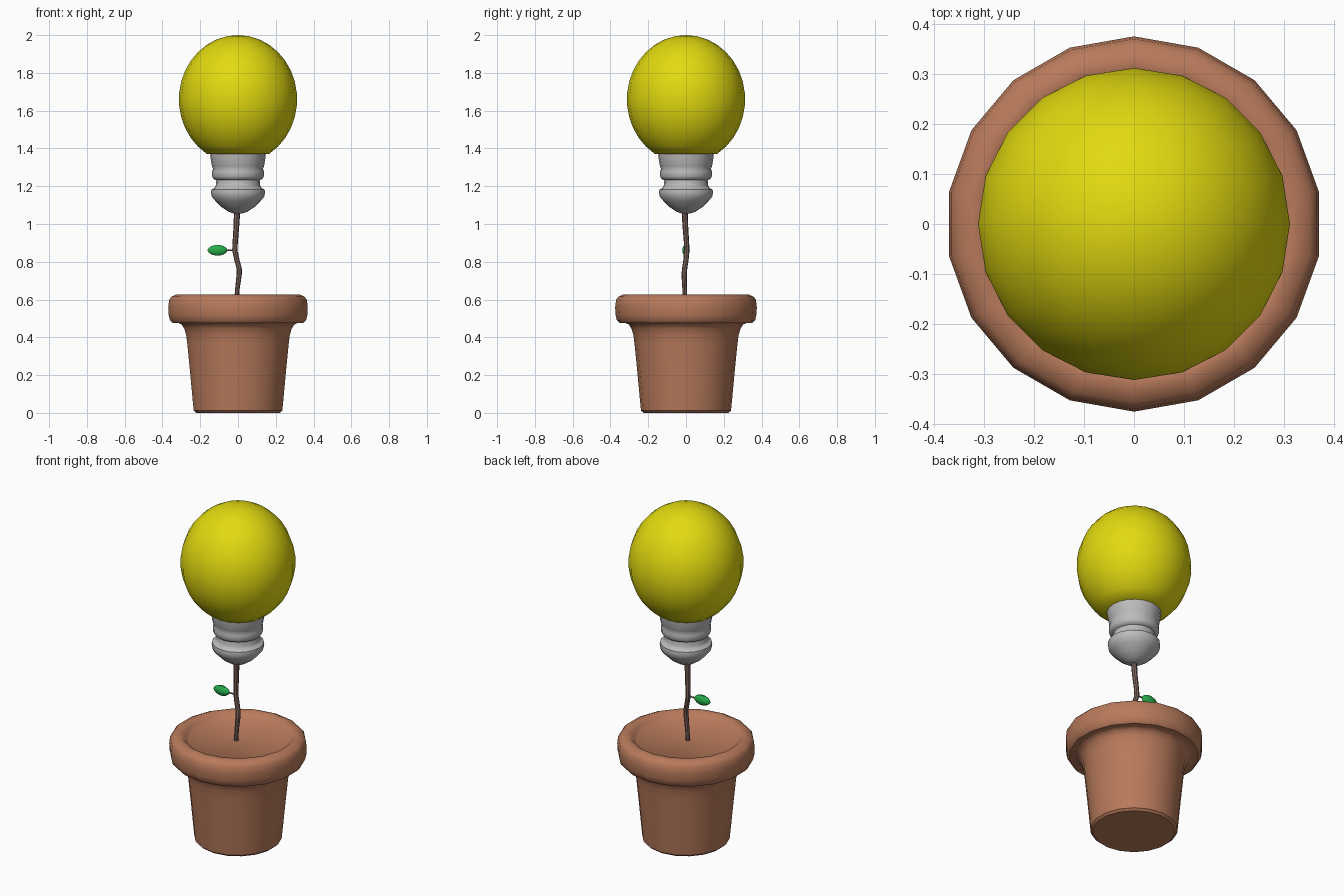
import bpy, bmesh, math
from mathutils import Matrix, Vector

if "Cube" in bpy.data.objects:
    bpy.data.objects.remove(bpy.data.objects["Cube"])


def material(name, rgb):
    m = bpy.data.materials.new(name)
    m.diffuse_color = (*rgb, 1)
    m.use_nodes = True
    m.node_tree.nodes["Principled BSDF"].inputs["Base Color"].default_value = m.diffuse_color
    return m


TERRACOTTA = material("terracotta", (0.48, 0.195, 0.105))
YELLOW = material("bulb yellow", (0.76, 0.70, 0.005))
GREY = material("socket grey", (0.50, 0.50, 0.50))
BARK = material("stem brown", (0.21, 0.13, 0.11))
GREEN = material("leaf green", (0.02, 0.42, 0.07))


def loft(name, rings, sides, mat, angle=40, matrix=Matrix()):
    """Skin stacked rings (radius, z, centre x, centre y); radius 0 makes a pole."""
    bm = bmesh.new()
    loops = []
    for ring in rings:
        r, z, cx, cy = (*ring, 0, 0)[:4]
        n = sides if r > 0 else 1
        loops.append([bm.verts.new((cx + r * math.sin(2 * math.pi * i / sides),
                                    cy + r * math.cos(2 * math.pi * i / sides), z))
                      for i in range(n)])
    for a, b in zip(loops, loops[1:]):
        for i in range(sides):
            j = (i + 1) % sides
            quad = [a[i % len(a)], a[j % len(a)], b[j % len(b)], b[i % len(b)]]
            bm.faces.new(list(dict.fromkeys(quad)))
    for end in (loops[0], loops[-1]):
        if len(end) > 1:
            bm.faces.new(end)
    bm.transform(matrix)
    bmesh.ops.recalc_face_normals(bm, faces=bm.faces)
    mesh = bpy.data.meshes.new(name)
    bm.to_mesh(mesh)
    bm.free()
    mesh.materials.append(mat)
    obj = bpy.data.objects.new(name, mesh)
    bpy.context.collection.objects.link(obj)
    bpy.ops.object.select_all(action='DESELECT')
    obj.select_set(True)
    bpy.context.view_layer.objects.active = obj
    bpy.ops.object.shade_smooth_by_angle(angle=math.radians(angle))
    return obj


# Flower pot: tapered wall, thick rim, shallow dished top
loft("pot", [(0.225, 0), (0.238, 0.012), (0.243, 0.06), (0.258, 0.22), (0.272, 0.36),
             (0.278, 0.41), (0.288, 0.445), (0.303, 0.468), (0.322, 0.477),
             (0.352, 0.476), (0.366, 0.49), (0.373, 0.52), (0.375, 0.56), (0.370, 0.60),
             (0.357, 0.615), (0.330, 0.628), (0.305, 0.625), (0.287, 0.608),
             (0.270, 0.595), (0, 0.592)], 18, TERRACOTTA)

# Glass bulb: ellipsoid cut off at the neck
cut = math.radians(148)
loft("bulb", [(0.313 * math.sin(cut * i / 14), 1.66 + 0.34 * math.cos(cut * i / 14))
              for i in range(15)], 20, YELLOW)

# Ribbed metal socket
loft("socket", [(0.148, 1.378), (0.145, 1.35), (0.138, 1.305), (0.132, 1.292),
                (0.137, 1.278), (0.137, 1.252), (0.129, 1.238), (0.115, 1.232),
                (0.117, 1.205), (0.125, 1.19), (0.141, 1.183), (0.143, 1.168),
                (0.139, 1.145), (0.118, 1.12), (0.088, 1.09), (0.050, 1.065),
                (0.020, 1.055), (0, 1.054)], 20, GREY, 45)

# Crooked stem
loft("stem", [(0.013, 0.58, -0.008, -0.007), (0.012, 0.65, -0.004, -0.007),
              (0.014, 0.73, 0.006, -0.010), (0.014, 0.765, 0.006, -0.007),
              (0.014, 0.81, -0.006, 0), (0.014, 0.86, -0.017, 0.004),
              (0.014, 0.90, -0.015, 0.003), (0.015, 0.98, -0.009, -0.003),
              (0.017, 1.08, -0.004, -0.007)], 8, BARK)

# Leaf and its stalk point along -x
toward_left = Matrix.Translation((0, 0, 0.861)) @ Matrix.Rotation(-math.pi / 2, 4, 'Y')
loft("leaf_stalk", [(0.006, 0.015), (0.004, 0.04), (0.004, 0.07)], 6, BARK,
     matrix=toward_left)
flat = toward_left @ Matrix.Diagonal((1, 0.68, 1, 1))
loft("leaf", [(0, 0.054), (0.013, 0.062), (0.023, 0.076), (0.030, 0.097),
              (0.030, 0.118), (0.023, 0.141), (0.012, 0.155), (0, 0.162)], 10, GREEN,
     matrix=flat)
